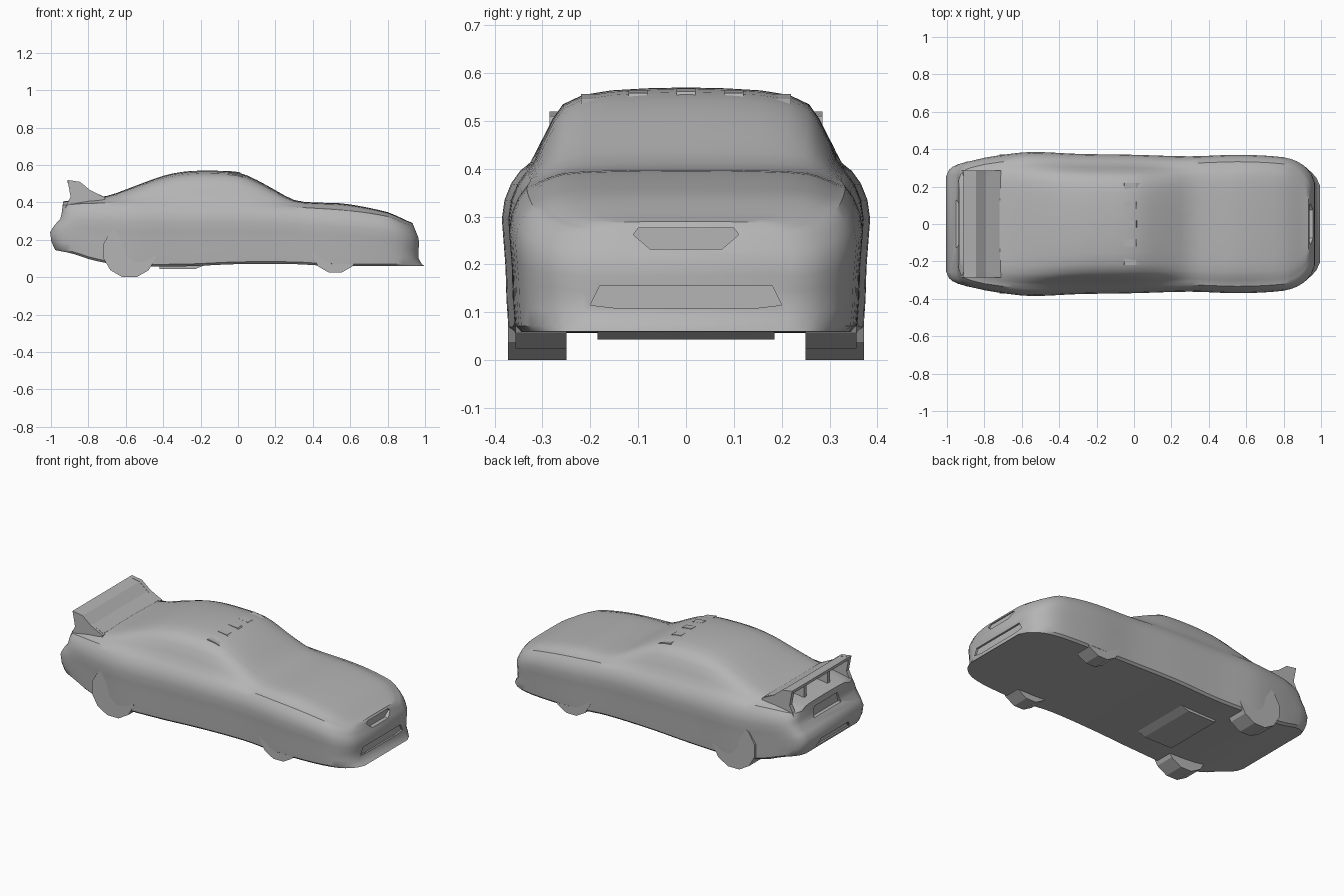
import bpy, bmesh, math

old = bpy.data.objects.get("Cube")
if old:
    bpy.data.objects.remove(old, do_unlink=True)

grey = bpy.data.materials.new("plain grey")
grey.use_nodes = True
grey.diffuse_color = (0.46, 0.46, 0.46, 1)
grey.node_tree.nodes["Principled BSDF"].inputs["Base Color"].default_value = (0.46, 0.46, 0.46, 1)


def add_object(name, bm, smooth=None):
    bmesh.ops.recalc_face_normals(bm, faces=bm.faces)
    mesh = bpy.data.meshes.new(name)
    bm.to_mesh(mesh)
    bm.free()
    mesh.materials.append(grey)
    ob = bpy.data.objects.new(name, mesh)
    bpy.context.collection.objects.link(ob)
    if smooth:
        bpy.ops.object.select_all(action='DESELECT')
        ob.select_set(True)
        bpy.context.view_layer.objects.active = ob
        bpy.ops.object.shade_smooth_by_angle(angle=math.radians(smooth))
    return ob


def curve(table, t):
    """Smooth interpolation through (position, value) pairs."""
    if t <= table[0][0]:
        return table[0][1]
    if t >= table[-1][0]:
        return table[-1][1]
    n = len(table)
    slope = lambda i: ((table[min(i + 1, n - 1)][1] - table[max(i - 1, 0)][1])
                       / (table[min(i + 1, n - 1)][0] - table[max(i - 1, 0)][0]))
    i = max(k for k in range(n - 1) if table[k][0] <= t)
    (a, p), (b, q) = table[i], table[i + 1]
    h = b - a
    s = (t - a) / h
    return ((2*s**3 - 3*s**2 + 1) * p + (s**3 - 2*s**2 + s) * h * slope(i)
            + (3*s**2 - 2*s**3) * q + (s**3 - s**2) * h * slope(i + 1))


def prism(name, outline, place, low, high):
    """Extrude a 2D outline between two depths; place maps (a, b, depth) to 3D."""
    bm = bmesh.new()
    ends = [[bm.verts.new(place(a, b, d)) for a, b in outline] for d in (low, high)]
    bm.faces.new(ends[0])
    bm.faces.new(ends[1][::-1])
    for i in range(len(outline)):
        j = (i + 1) % len(outline)
        bm.faces.new((ends[0][i], ends[0][j], ends[1][j], ends[1][i]))
    return add_object(name, bm)


side_profile = lambda a, b, d: (a, d, b)
end_profile = lambda a, b, d: (d, a, b)

# Outlines along the length: half width, underside, shoulder and crown
width = [(-1, .26), (-.985, .295), (-.94, .325), (-.85, .345), (-.7, .37), (-.55, .385), (-.3, .375),
         (0, .37), (.3, .362), (.55, .37), (.75, .362), (.86, .345), (.93, .315), (.98, .265), (1, .22)]
under = [(-1, .145), (-.9, .125), (-.75, .085), (-.6, .062), (-.3, .058), (0, .07), (.3, .07), (.5, .06), (1, .06)]
shoulder = [(-1, .385), (-.8, .395), (-.4, .395), (0, .39), (.3, .375), (.6, .355), (.8, .325), (.93, .29), (1, .27)]
crown = [(-1, .405), (-.85, .42), (-.7, .435), (-.55, .488), (-.4, .542), (-.3, .563), (-.18, .57), (0, .56),
         (.1, .52), (.2, .465), (.3, .413), (.4, .4), (.55, .395), (.7, .371), (.85, .335), (.95, .305), (1, .29)]
# How far the nose and tail reach at each height
nose = [(.06, .995), (.09, .967), (.2, .967), (.24, .953), (.28, .937), (.3, .93)]
tail = [(.12, -.96), (.15, -.98), (.2, -1), (.26, -1), (.3, -.955), (.4, -.935)]


def section(u):
    w, zb, zs, zc = (curve(t, u) for t in (width, under, shoulder, crown))
    side = [(0, zb), (.5 * w, zb), (.93 * w, zb), (.965 * w, zb + .012)]
    side += [(f * w, zb + (zs - zb) * t) for f, t in
             ((.975, .2), (.98, .4), (.99, .55), (1, .7), (.985, .82), (.95, .92), (.9, 1))]
    side += [(f * w, zs + (zc - zs) * t) for f, t in
             ((.85, .14), (.81, .36), (.75, .62), (.69, .8), (.58, .91), (.42, .965), (.22, .99), (0, 1))]
    # only the ends follow the bumper shapes
    blend = max(0, (abs(u) - .8) / .2)
    points = []
    for y, z in side:
        offset = curve(nose, z) - 1 if u > 0 else curve(tail, z) + 1
        points.append((u + offset * blend, y, z))
    return points


# Body shell
bm = bmesh.new()
stations = [-1, -.985, -.965, -.94, -.9] + [-.85 + .05 * i for i in range(35)] + [.89, .93, .96, .98, 1]
rings = []
for u in stations:
    half = section(u)
    right = [bm.verts.new((x, -y, z)) for x, y, z in half]
    left = [bm.verts.new(p) for p in half[1:-1]]
    rings.append(right + left[::-1])
n = len(rings[0])
for r, s in zip(rings, rings[1:]):
    for i in range(n):
        j = (i + 1) % n
        bm.faces.new((r[i], r[j], s[j], s[i]))
for r in (rings[0], rings[-1]):
    for i in range(n // 2):
        corners = [r[i], r[i + 1], r[(n - i - 1) % n], r[(n - i) % n]]
        bm.faces.new(list(dict.fromkeys(corners)))
body = add_object("body_shell", bm, 35)

# Shallow recesses in the nose and tail
mouths = [
    ("grille", [(-.11, .262), (-.075, .232), (.075, .232), (.11, .262), (.1, .276), (-.1, .276)], .932, 1.1),
    ("lower_intake", [(-.2, .115), (-.14, .108), (.14, .108), (.2, .115), (.18, .155), (-.18, .155)], .955, 1.1),
    ("plate_recess", [(-.13, .31), (.13, .31), (.11, .37), (-.11, .37)], -1.1, -.93),
    ("rear_intake", [(-.16, .16), (.16, .16), (.13, .2), (-.13, .2)], -1.1, -.975),
]
for name, outline, low, high in mouths:
    cutter = prism(name + "_cutter", outline, end_profile, low, high)
    cutter.hide_render = True
    cutter.hide_viewport = True
    cut = body.modifiers.new(name, 'BOOLEAN')
    cut.object = cutter
    cut.solver = 'EXACT'

# Wheels, tucked into the body so that only their lower parts show
for end, x, z, radius, outer in (("rear", -.58, .14, .145, .372), ("front", .52, .15, .13, .356)):
    for side, s in (("left", 1), ("right", -1)):
        rim = [(x + radius * math.cos(a), z + radius * math.sin(a))
               for a in (math.tau * (k + .5) / 12 for k in range(12))]
        prism(f"{end}_{side}_wheel", rim, side_profile, s * .25, s * outer)

# Underbody box
prism("underbody_box", [(-.42, .043), (-.23, .043), (-.14, .08), (-.42, .08)], side_profile, -.185, .185)

# Tail wing: end plates, inner posts and a blade sloping down to the deck
plate = [(-.925, .37), (-.895, .43), (-.912, .52), (-.845, .51), (-.79, .465), (-.71, .425), (-.71, .37)]
for side, s in (("left", 1), ("right", -1)):
    prism(f"{side}_wing_plate", plate, side_profile, s * .26, s * .285)
    prism(f"{side}_wing_post", [(-.88, .39), (-.88, .505), (-.82, .48), (-.8, .39)],
          side_profile, s * .1, s * .125)
blade = [(-.91, .502), (-.912, .52), (-.845, .508), (-.79, .464), (-.715, .43), (-.73, .415), (-.8, .45), (-.85, .49)]
prism("wing_blade", blade, side_profile, -.27, .27)

# Small fins along the front edge of the roof
for i in range(-2, 3):
    y = i * .1
    prism(f"roof_fin_{i + 3}", [(-.06, .54), (-.05, .568 - .3 * y * y), (.01, .562 - .4 * y * y), (.03, .535)],
          side_profile, y - .02, y + .02)
